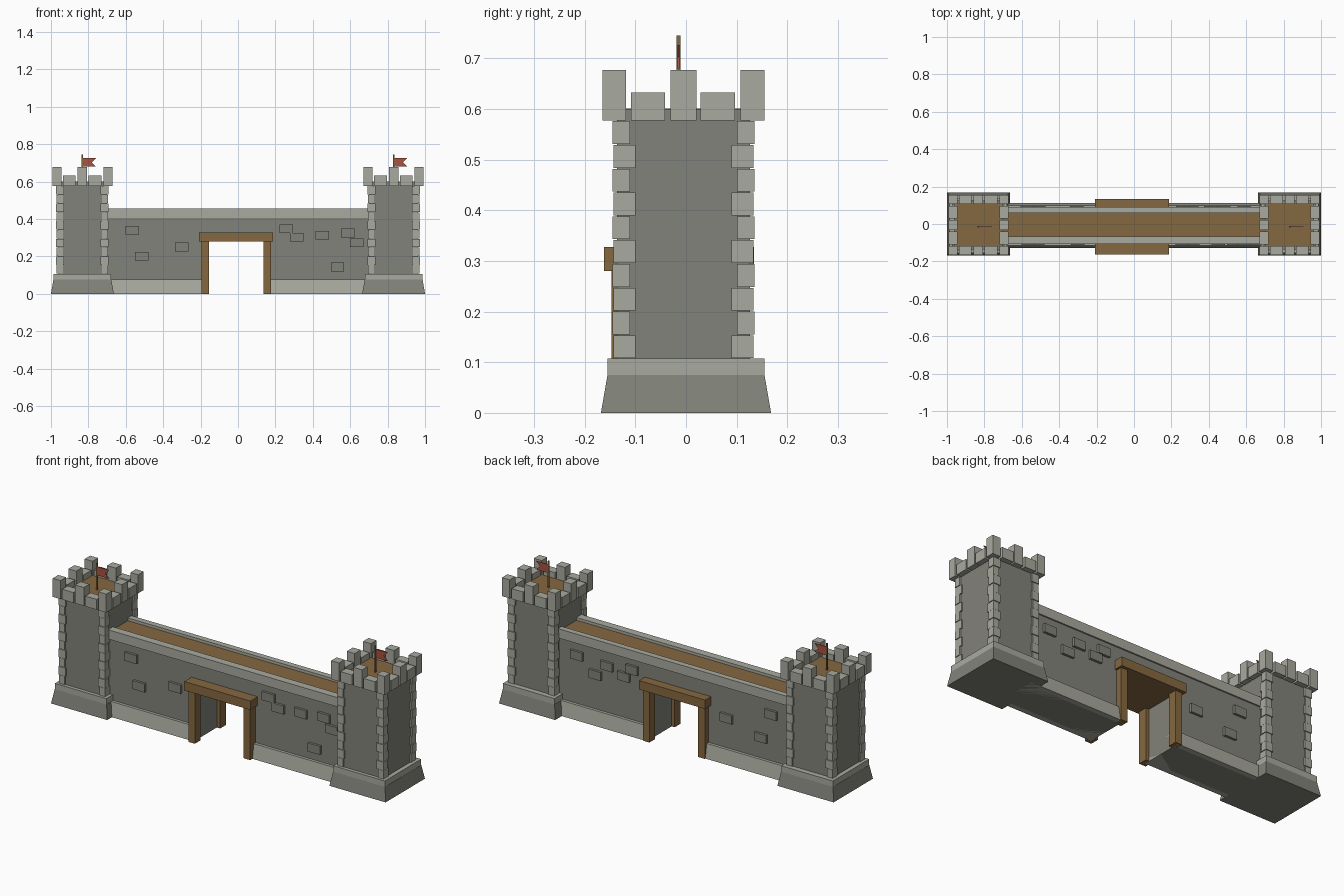
import bpy, bmesh

if "Cube" in bpy.data.objects:
    bpy.data.objects.remove(bpy.data.objects["Cube"])


def material(name, color):
    m = bpy.data.materials.new(name)
    m.diffuse_color = color
    m.use_nodes = True
    m.node_tree.nodes["Principled BSDF"].inputs["Base Color"].default_value = m.diffuse_color
    return m


WOOD = material("wood", (0.235, 0.138, 0.052, 1))
RED = material("red_cloth", (0.40, 0.085, 0.05, 1))
STONE = material("dark_stone", (0.222, 0.226, 0.194, 1))
TRIM = material("light_stone", (0.395, 0.40, 0.345, 1))


def finish(name, bm, mat):
    bmesh.ops.recalc_face_normals(bm, faces=bm.faces)
    me = bpy.data.meshes.new(name)
    bm.to_mesh(me)
    bm.free()
    ob = bpy.data.objects.new(name, me)
    bpy.context.collection.objects.link(ob)
    me.materials.append(mat)
    return ob


def add_box(bm, x0, x1, y0, y1, z0, z1, taper_x=0, taper_y=0):
    """Box by extents, with the top optionally drawn inwards."""
    vs = bmesh.ops.create_cube(bm, size=1)["verts"]
    for v in vs:
        top = v.co.z > 0
        sx, sy = (1 if v.co.x > 0 else -1), (1 if v.co.y > 0 else -1)
        v.co.x = (x1 if sx > 0 else x0) - (sx * taper_x if top else 0)
        v.co.y = (y1 if sy > 0 else y0) - (sy * taper_y if top else 0)
        v.co.z = z1 if top else z0


def boxes(name, specs, mat):
    bm = bmesh.new()
    for s in specs:
        add_box(bm, *s)
    return finish(name, bm, mat)


def prism(name, pts, y0, y1, mat):
    """Extrude an x-z outline along y."""
    bm = bmesh.new()
    f = bm.faces.new([bm.verts.new((x, y0, z)) for x, z in pts])
    r = bmesh.ops.extrude_face_region(bm, geom=[f])
    vs = [g for g in r["geom"] if isinstance(g, bmesh.types.BMVert)]
    bmesh.ops.translate(bm, verts=vs, vec=(0, y1 - y0, 0))
    return finish(name, bm, mat)


def tower(side, cx):
    cy = -0.005
    # sloped foot with a light band above it
    boxes(side + "_tower_foot", [(cx - .168, cx + .168, -.168, .168, 0, .075, .013, .013)], STONE)
    boxes(side + "_tower_foot_band", [(cx - .154, cx + .154, -.155, .155, .075, .107)], TRIM)
    # shaft and wooden roof deck
    b = .131
    boxes(side + "_tower_shaft", [(cx - b, cx + b, cy - b, cy + b, .1, .6)], STONE)
    boxes(side + "_tower_deck", [(cx - .118, cx + .118, cy - .118, cy + .118, .59, .601)], WOOD)
    # alternating corner stones
    q = []
    n, z0, h = 10, .107, .047
    for i in range(n):
        lx, ly = (.034, .043) if i % 2 == 0 else (.043, .034)
        out = .140 if i % 2 else .138
        for sx in (-1, 1):
            for sy in (-1, 1):
                xs = sorted((cx + sx * out, cx + sx * (out - lx)))
                ys = sorted((cy + sy * out, cy + sy * (out - ly)))
                q.append((*xs, *ys, z0 + i * h + .001, z0 + (i + 1) * h - .001))
    boxes(side + "_tower_corner_stones", q, TRIM)
    # battlements: high corner and middle blocks, low ones between
    o, t = .160, .047
    runs = [(-.026, .026, .677), (-.104, -.036, .633), (.034, .102, .633)]
    m = []
    for s in (-1, 1):
        band = sorted((s * o, s * (o - t)))
        for a, c, top in runs:
            m.append((cx + a, cx + c, cy + band[0], cy + band[1], .577, top))
            m.append((cx + band[0], cx + band[1], cy + a, cy + c, .577, top))
        for s2 in (-1, 1):
            b2 = sorted((s2 * o, s2 * (o - t)))
            m.append((cx + band[0], cx + band[1], cy + b2[0], cy + b2[1], .577, .677))
    boxes(side + "_tower_battlements", m, TRIM)
    # flag and pole
    boxes(side + "_flag_pole", [(cx - .004, cx + .004, -.019, -.011, .6, .745)], WOOD)
    fx = cx + .003
    prism(side + "_flag", [(fx, .68), (fx + .07, .68), (fx + .047, .703),
                           (fx + .07, .726), (fx, .726)], -.017, -.013, RED)


tower("left", -.832)
tower("right", .832)

# wall with gate opening
WY = -.008
GL, GR = -.175, .155
prism("wall", [(-.72, 0), (GL, 0), (GL, .3), (GR, .3), (GR, 0), (.72, 0),
               (.72, .43), (-.72, .43)], WY - .092, WY + .092, STONE)
# sloped wall foot on both sides of the gate
boxes("wall_foot", [(-.72, GL, WY - .12, WY + .12, 0, .077, 0, .012),
                    (GR, .72, WY - .12, WY + .12, 0, .077, 0, .012)], TRIM)
# low parapets and plank walkway
boxes("wall_parapets", [(-.71, .71, WY - .1, WY - .058, .405, .455),
                        (-.71, .71, WY + .068, WY + .1, .405, .455)], TRIM)
boxes("walkway", [(-.71, .71, WY - .063, WY + .07, .42, .44)], WOOD)

# raised stones: centre x, centre z
front = [(-.565, .34), (-.515, .2), (-.3, .25), (.257, .347), (.315, .303),
         (.45, .312), (.588, .325), (.635, .272), (.532, .143)]
back = [(.59, .34), (.41, .33), (.48, .265), (.26, .35), (.31, .3),
        (-.305, .24), (-.57, .33), (-.51, .19)]
w, h = .036, .023
boxes("front_stones", [(x - w, x + w, WY - .105, WY - .08, z - h, z + h) for x, z in front], STONE)
boxes("back_stones", [(x - w, x + w, WY + .08, WY + .105, z - h, z + h) for x, z in back], STONE)

# timber gate frame
boxes("gate_posts", [(a, a + .039, y, y + .048, 0, .285)
                     for a in (-.194, .137) for y in (-.147, .069)], WOOD)
boxes("gate_lintel", [(-.208, .187, -.162, .134, .28, .328)], WOOD)
